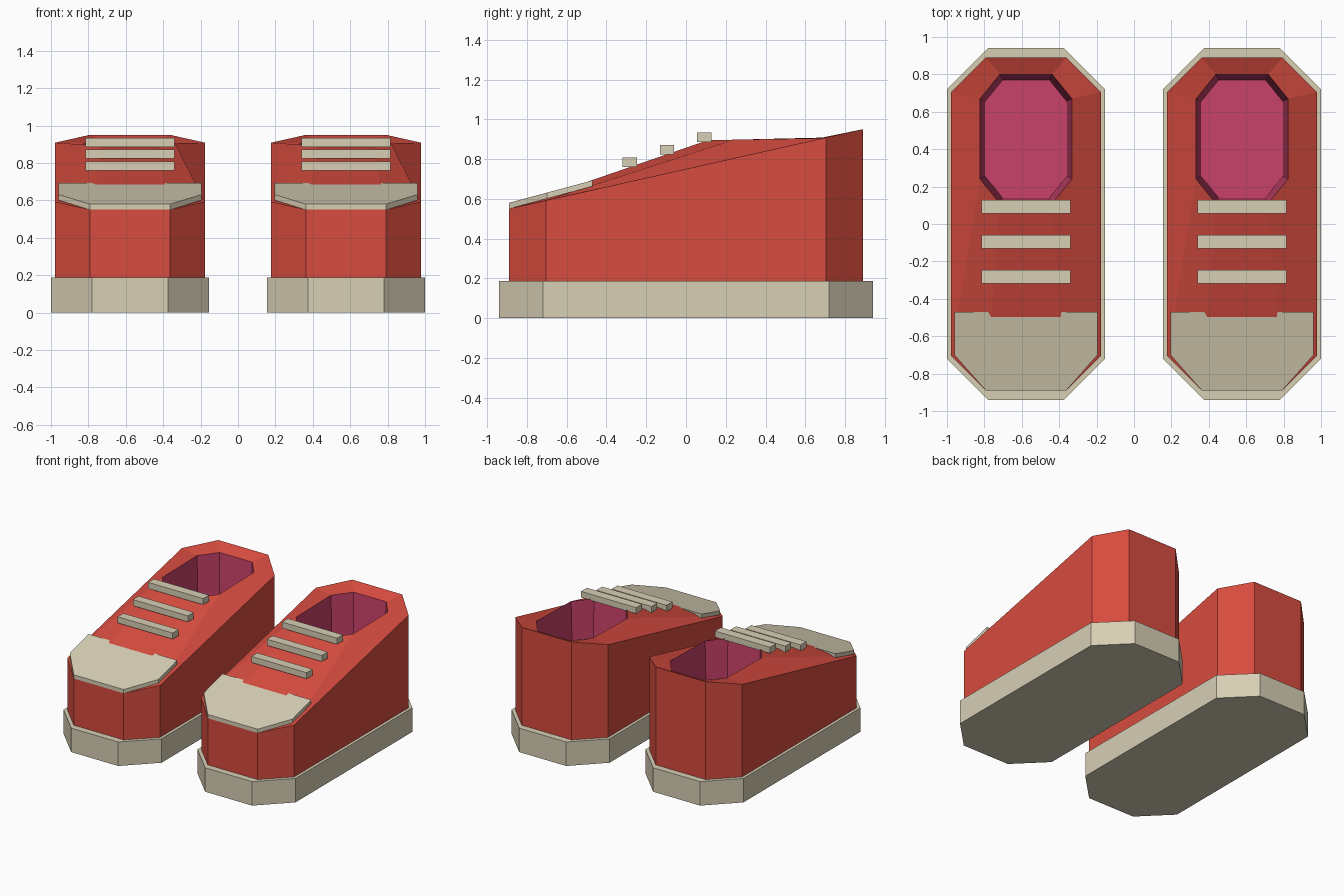
import bpy
import bmesh

cube = bpy.data.objects.get("Cube")
if cube:
    bpy.data.objects.remove(cube)


def material(name, rgb):
    m = bpy.data.materials.new(name)
    m.use_nodes = True
    colour = (*rgb, 1)
    m.diffuse_color = colour
    m.node_tree.nodes["Principled BSDF"].inputs["Base Color"].default_value = colour
    return m


RED = material("red canvas", (0.68, 0.072, 0.05))
CREAM = material("cream rubber", (0.68, 0.62, 0.46))
PINK = material("pink lining", (0.58, 0.053, 0.145))


def octagon(hx, hy, cx, cy, mid=0):
    """Octagon with half sizes hx, hy and flat half lengths cx (ends), cy (sides)."""
    return [(cx, mid - hy), (hx, mid - cy), (hx, mid + cy), (cx, mid + hy),
            (-cx, mid + hy), (-hx, mid + cy), (-hx, mid - cy), (-cx, mid - hy)]


def loft(name, rings, x, mats, lining_from=None):
    """Skin a list of (outline, height function) rings and close both ends."""
    bm = bmesh.new()
    loops = [[bm.verts.new((px, py, height(py))) for px, py in outline]
             for outline, height in rings]
    n = len(loops[0])
    for level, (a, b) in enumerate(zip(loops, loops[1:])):
        for i in range(n):
            j = (i + 1) % n
            f = bm.faces.new((a[i], a[j], b[j], b[i]))
            f.material_index = int(lining_from is not None and level >= lining_from)
    bm.faces.new(loops[0][::-1])
    bm.faces.new(loops[-1]).material_index = len(mats) - 1
    bmesh.ops.recalc_face_normals(bm, faces=bm.faces)
    mesh = bpy.data.meshes.new(name)
    bm.to_mesh(mesh)
    bm.free()
    for m in mats:
        mesh.materials.append(m)
    obj = bpy.data.objects.new(name, mesh)
    obj.location.x = x
    bpy.context.collection.objects.link(obj)
    return obj


def flat(z):
    return lambda y: z


SOLE_TOP = 0.187


def build_shoe(side, x):
    # Sole
    sole = octagon(0.4225, 0.94, 0.203, 0.72)
    loft(side + "_sole", [(sole, flat(0)), (sole, flat(SOLE_TOP))], x, [CREAM])

    # Upper with sloping collar, opening and lining
    wall = octagon(0.40, 0.89, 0.215, 0.705)
    rim = octagon(0.245, 0.345, 0.14, 0.215, 0.455)
    floor = octagon(0.218, 0.315, 0.125, 0.2, 0.455)
    loft(side + "_upper",
         [(wall, flat(SOLE_TOP)),
          (wall, lambda y: 0.75 + 0.2247 * y),
          (rim, lambda y: 0.893 + 0.018 * y),
          (floor, flat(0.2))],
         x, [RED, PINK], lining_from=2)

    # Toe cap plate
    cap = [(0.215, -0.89), (0.3825, -0.7), (0.3825, -0.47),
           (-0.3825, -0.47), (-0.3825, -0.7), (-0.215, -0.89)]

    def slope(base):
        return lambda y: base + 0.2685 * (y + 0.89)

    loft(side + "_toe_cap", [(cap, slope(0.55)), (cap, slope(0.58))], x, [CREAM])

    # Laces
    for k in range(3):
        y, z = -0.283 + 0.1875 * k, 0.76 + 0.0625 * k
        bar = [(-0.2375, y - 0.036), (0.2375, y - 0.036),
               (0.2375, y + 0.036), (-0.2375, y + 0.036)]
        loft(f"{side}_lace_{k + 1}", [(bar, flat(z)), (bar, flat(z + 0.048))], x, [CREAM])


build_shoe("right", -0.5775)
build_shoe("left", 0.5775)
